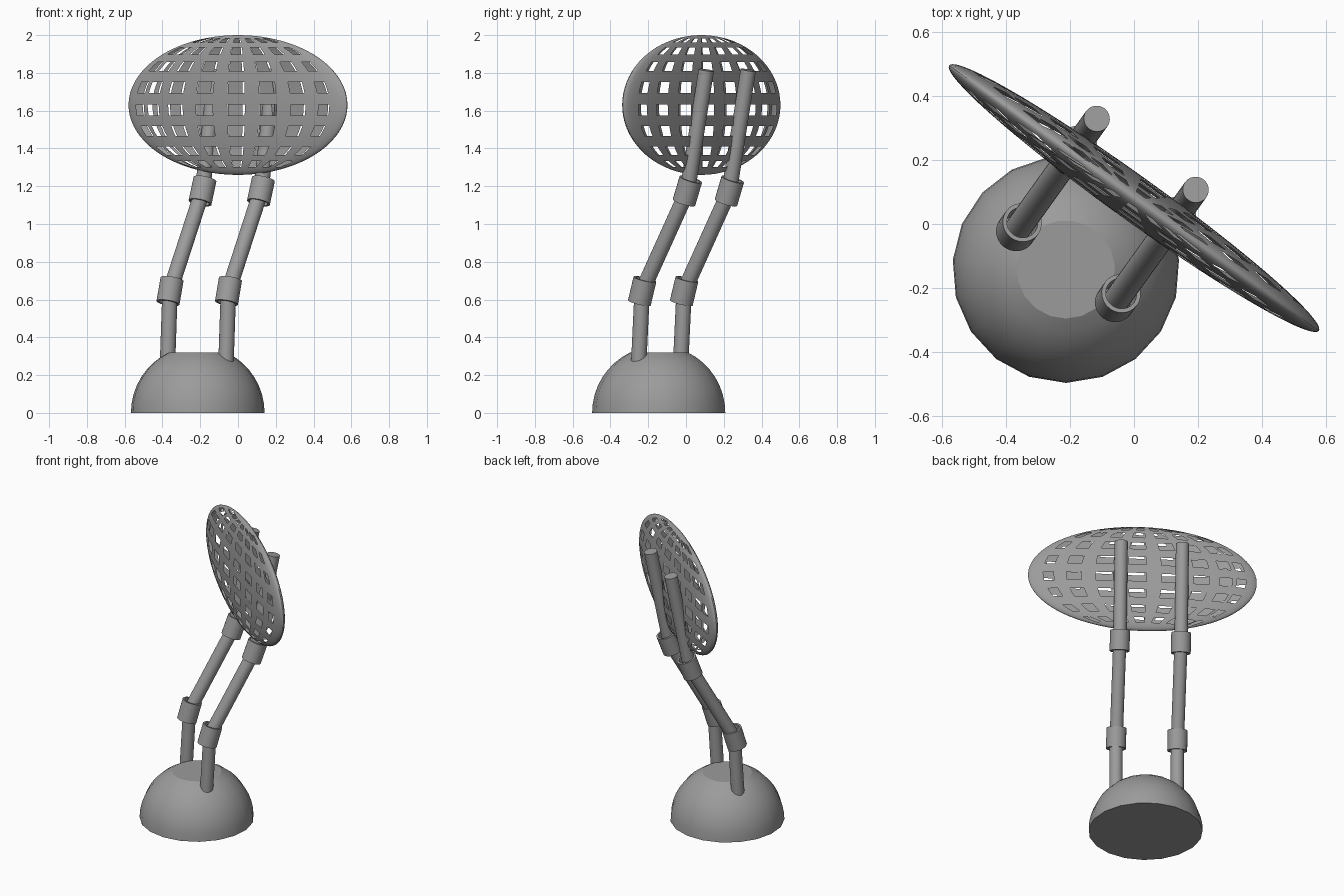
import bpy, bmesh
from math import sin, cos, pi, radians, sqrt
from mathutils import Vector, Matrix

cube = bpy.data.objects.get("Cube")
if cube:
    bpy.data.objects.remove(cube, do_unlink=True)

grey = bpy.data.materials.new("mid_grey")
grey.use_nodes = True
GREY = (0.33, 0.33, 0.33, 1)
grey.diffuse_color = GREY
grey.node_tree.nodes["Principled BSDF"].inputs["Base Color"].default_value = GREY

ALONG = Vector((0.812, -0.583, 0))   # long axis of the shade
NORMAL = Vector((0.583, 0.812, 0))   # direction the arms lean


def finish(name, bm, fix_normals=True):
    bmesh.ops.remove_doubles(bm, verts=bm.verts, dist=0.0003)
    if fix_normals:
        bmesh.ops.recalc_face_normals(bm, faces=bm.faces)
    mesh = bpy.data.meshes.new(name)
    bm.to_mesh(mesh)
    bm.free()
    mesh.materials.append(grey)
    ob = bpy.data.objects.new(name, mesh)
    bpy.context.collection.objects.link(ob)
    bpy.ops.object.select_all(action='DESELECT')
    ob.select_set(True)
    bpy.context.view_layer.objects.active = ob
    bpy.ops.object.shade_smooth_by_angle(angle=radians(25))
    return ob


def lathe(name, profile, sides, matrix, closed=False, start=0.0):
    """Revolve (radius, height) points about the local z axis."""
    bm = bmesh.new()
    rings = [[bm.verts.new(matrix @ Vector((r * cos(start + 2 * pi * i / sides),
                                            r * sin(start + 2 * pi * i / sides), h)))
              for i in range(sides)] for r, h in profile]
    pairs = list(zip(rings, rings[1:]))
    if closed:
        pairs.append((rings[-1], rings[0]))
    else:
        bm.faces.new(rings[0])
        bm.faces.new(rings[-1])
    for low, high in pairs:
        for i in range(sides):
            j = (i + 1) % sides
            bm.faces.new((low[i], low[j], high[j], high[i]))
    return finish(name, bm)


def aim(origin, direction):
    rot = direction.to_track_quat('Z', 'Y').to_matrix().to_4x4()
    return Matrix.Translation(origin) @ rot


# Base: sphere cut flat above and below
R, TOP = 0.355, 0.32
dome = [(sqrt(R * R - z * z), z) for z in (R * sin(radians(64.3 * k / 8)) for k in range(9))]
dome[-1] = (sqrt(R * R - TOP * TOP), TOP)
lathe("base", dome, 19, Matrix.Translation((-0.213, -0.142, 0)), start=-pi / 2)


# Arms: three straight rods joined by two sleeves
def rod(name, a, b, radius=0.041):
    length = (b - a).length
    lathe(name, [(radius, 0), (radius, length)], 24, aim(a, b - a))


def sleeve(name, centre, direction, half=0.065):
    lathe(name, [(0.062, -half), (0.062, half), (0.049, half), (0.049, -half)],
          24, aim(centre, direction), closed=True)


for side, offset in (("right", Vector((0, 0, 0))), ("left", ALONG * 0.381)):
    elbow = Vector((-0.36, -0.01, 0.645)) + offset
    foot = elbow - NORMAL * 0.025 - Vector((0, 0, 0.425))
    wrist = elbow + NORMAL * 0.295 + Vector((0, 0, 0.53))
    tip = elbow + NORMAL * 0.418 + Vector((0, 0, 1.17))
    points = [foot, elbow, wrist, tip]
    for label, a, b in zip(("lower", "middle", "upper"), points, points[1:]):
        rod(f"{side}_{label}_rod", a, b)
    dirs = [(b - a).normalized() for a, b in zip(points, points[1:])]
    sleeve(f"{side}_lower_sleeve", elbow, dirs[0] + dirs[1])
    sleeve(f"{side}_upper_sleeve", wrist, dirs[1] + dirs[2])


# Shade: thin ellipsoid shell with rows and columns of window openings
def stops(centres, half, step):
    """Angles with window spans flagged, solid spans subdivided."""
    marks = [-90] + [c + s * half for c in centres for s in (-1, 1)] + [90]
    angles, is_open = [], []
    for i, (a, b) in enumerate(zip(marks, marks[1:])):
        n = max(2, int((b - a) / step))
        for k in range(n):
            angles.append(radians(a + (b - a) * k / n))
            is_open.append(i % 2 == 1)
    return angles + [pi / 2], is_open


columns, column_open = stops((-60, -47, -31, -14, 3, 20, 37.5, 56), 4.6, 4)
rows, row_open = stops((-58, -41, -22, -4, 14.5, 33.5, 51, 68), 4.5, 4)
CENTRE = Vector((0, 0.081, 1.63))
LENGTH, DEPTH, HEIGHT = 0.712, 0.07, 0.37

bm = bmesh.new()
for face_side in (-1, 1):
    grid = [[bm.verts.new(CENTRE + ALONG * LENGTH * cos(t) * sin(p)
                          + NORMAL * face_side * DEPTH * cos(t) * cos(p)
                          + Vector((0, 0, HEIGHT * sin(t))))
             for p in columns] for t in rows]
    for i, gap_row in enumerate(row_open):
        for j, gap_column in enumerate(column_open):
            if gap_row and gap_column:
                continue
            quad = [grid[i][j], grid[i][j + 1], grid[i + 1][j + 1], grid[i + 1][j]]
            bm.faces.new(quad if face_side < 0 else quad[::-1])
finish("shade", bm, fix_normals=False)
